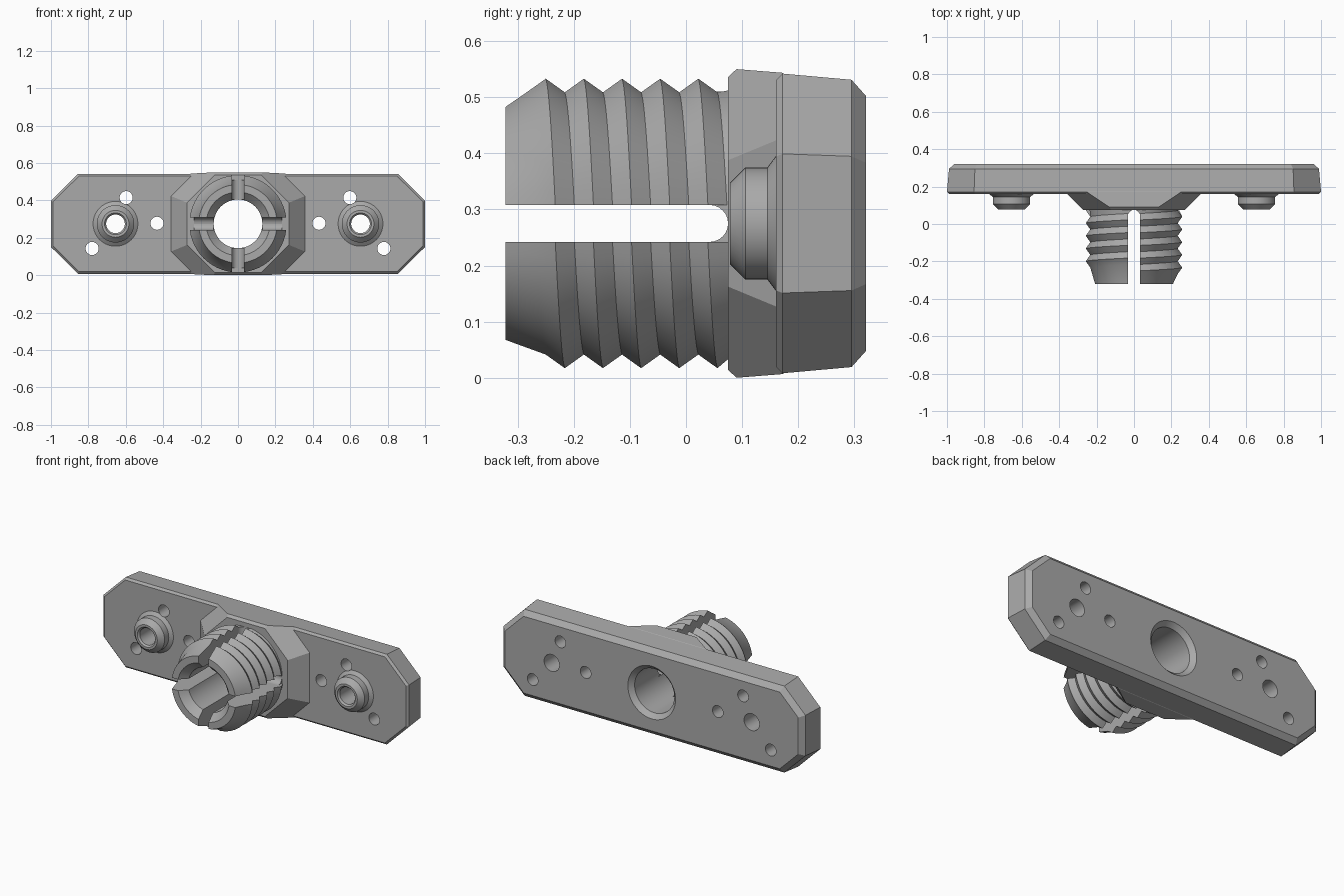
import bpy, bmesh
from math import pi, sin, cos, asin

cube = bpy.data.objects.get("Cube")
if cube:
    bpy.data.objects.remove(cube, do_unlink=True)

ZC = 0.275      # height of the centre axis
SLOT = 0.033    # half width of the slots
BORE = 0.13
PITCH = 0.068

grey = bpy.data.materials.new("plain_grey")
grey.use_nodes = True
grey.diffuse_color = (0.4, 0.4, 0.4, 1)
grey.node_tree.nodes["Principled BSDF"].inputs["Base Color"].default_value = (0.4, 0.4, 0.4, 1)


def loft(name, solids):
    """Each solid is a list of equal rings, bridged and capped at both ends."""
    bm = bmesh.new()
    for rings in solids:
        loops = [[bm.verts.new(p) for p in ring] for ring in rings]
        n = len(loops[0])
        for a, b in zip(loops, loops[1:]):
            for i in range(n):
                j = (i + 1) % n
                bm.faces.new((a[i], a[j], b[j], b[i]))
        bm.faces.new(loops[0])
        bm.faces.new(loops[-1])
    bmesh.ops.recalc_face_normals(bm, faces=bm.faces)
    mesh = bpy.data.meshes.new(name)
    bm.to_mesh(mesh)
    bm.free()
    mesh.materials.append(grey)
    obj = bpy.data.objects.new(name, mesh)
    bpy.context.collection.objects.link(obj)
    return obj


def turned(x, z, profile, n=40):
    """Rings of a turned solid along y from (radius, y) pairs."""
    return [[(x + r * cos(2 * pi * i / n), y, z + r * sin(2 * pi * i / n)) for i in range(n)]
            for r, y in profile]


def octagon(y, hx, hz, cx, cz):
    """Ring with half sizes hx, hz and cut corners at cx, cz."""
    quarter = [(hx, cz), (cx, hz)]
    pts = quarter + [(-x, z) for x, z in reversed(quarter)]
    pts += [(-x, -z) for x, z in pts]
    return [(x, y, ZC + z) for x, z in pts]


def select_only(obj):
    bpy.ops.object.select_all(action='DESELECT')
    obj.select_set(True)
    bpy.context.view_layer.objects.active = obj


def boolean(obj, other, operation):
    select_only(obj)
    mod = obj.modifiers.new(operation.lower(), 'BOOLEAN')
    mod.operation = operation
    mod.solver = 'EXACT'
    mod.object = other
    bpy.ops.object.modifier_apply(modifier=mod.name)


# Long plate with cut corners and bevelled rims
plate_rows = [(0.16, 0.012), (0.172, 0), (0.295, 0.011), (0.321, 0.04)]
plate = loft("plate", [[octagon(y, 1 - d, 0.267 - d, 0.855 - 0.4 * d, 0.124 - 0.4 * d)
                        for y, d in plate_rows]])

# Flared eight-sided hub, flattened above and below
hub_rows = [(0.075, 0.272, 0.261), (0.09, 0.287, 0.275), (0.172, 0.369, 0.2685), (0.2, 0.369, 0.25)]
hub = loft("hub", [[octagon(y, a, h, a * 1.414 - h, a * 0.414) for y, a, h in hub_rows]])
boolean(plate, hub, 'UNION')
bpy.data.objects.remove(hub, do_unlink=True)

# Round bosses, one on each wing
bosses = loft("bosses", [turned(s * 0.655, ZC, [(0.12, 0.165), (0.12, 0.16), (0.1, 0.145),
                                               (0.1, 0.106), (0.072, 0.078)]) for s in (-1, 1)])

# Holes through the plate, hub and bosses
holes = [turned(0, ZC, [(BORE, 0), (BORE, 0.295), (0.165, 0.33)], 64)]
for s in (-1, 1):
    holes.append(turned(s * 0.655, ZC, [(0.062, 0.074), (0.05, 0.088), (0.05, 0.4)], 32))
    for x, z in ((0.433, 0.278), (0.598, 0.415), (0.78, 0.143)):
        holes.append(turned(s * x, z, [(0.035, 0.1), (0.035, 0.4)], 24))
cutter = loft("hole_cutter", holes)
cutter.hide_render = True
boolean(plate, cutter, 'DIFFERENCE')
boolean(bosses, cutter, 'DIFFERENCE')
bpy.data.objects.remove(cutter, do_unlink=True)


# Threaded barrel in four quarters, split by the slots
def on_quarter(q, t, r, y):
    edge = asin(SLOT / r)
    a = q * pi / 2 + edge + (pi / 2 - 2 * edge) * t
    return (r * sin(a), y, ZC + r * cos(a))


def quarter_ring(q, t):
    turn = (q + t) / 4
    outer = [(0.21, -0.322)]
    for k in range(-1, 12):
        y = -0.25 + PITCH * (k / 2 + turn)
        first = -0.25 + PITCH * (k / 2 + q / 4)
        if first > -0.29 and first + PITCH / 4 < 0.078:
            r = 0.26 if k % 2 == 0 else 0.236
            outer.append((min(r, 0.21 + 0.7 * (y + 0.322)), y))
    outer.append((0.24, 0.08))
    inner = [(BORE, 0.08), (BORE, -0.28), (0.17, -0.322)]
    return [on_quarter(q, t, r, y) for r, y in outer + inner]


STEPS = 12
barrel = loft("threaded_barrel", [[quarter_ring(q, i / STEPS) for i in range(STEPS + 1)]
                                  for q in range(4)])

# Rounded slot ends
fillets = []
for q in range(4):
    c, s = cos(q * pi / 2), sin(q * pi / 2)
    for side in (-1, 1):
        arc = [(side * SLOT * cos(i * pi / 12), 0.042 + SLOT * sin(i * pi / 12)) for i in range(7)]
        shape = arc + [(0, 0.08), (side * SLOT, 0.08)]
        fillets.append([[(u * c + r * s, y, ZC + r * c - u * s) for u, y in shape]
                        for r in (0.13, 0.235)])
slot_ends = loft("slot_ends", fillets)

# Smooth the round walls and keep the edges sharp
for obj in (plate, bosses, barrel, slot_ends):
    select_only(obj)
    bpy.ops.object.shade_smooth_by_angle(angle=0.4)
plate.name = "plate_and_hub"
